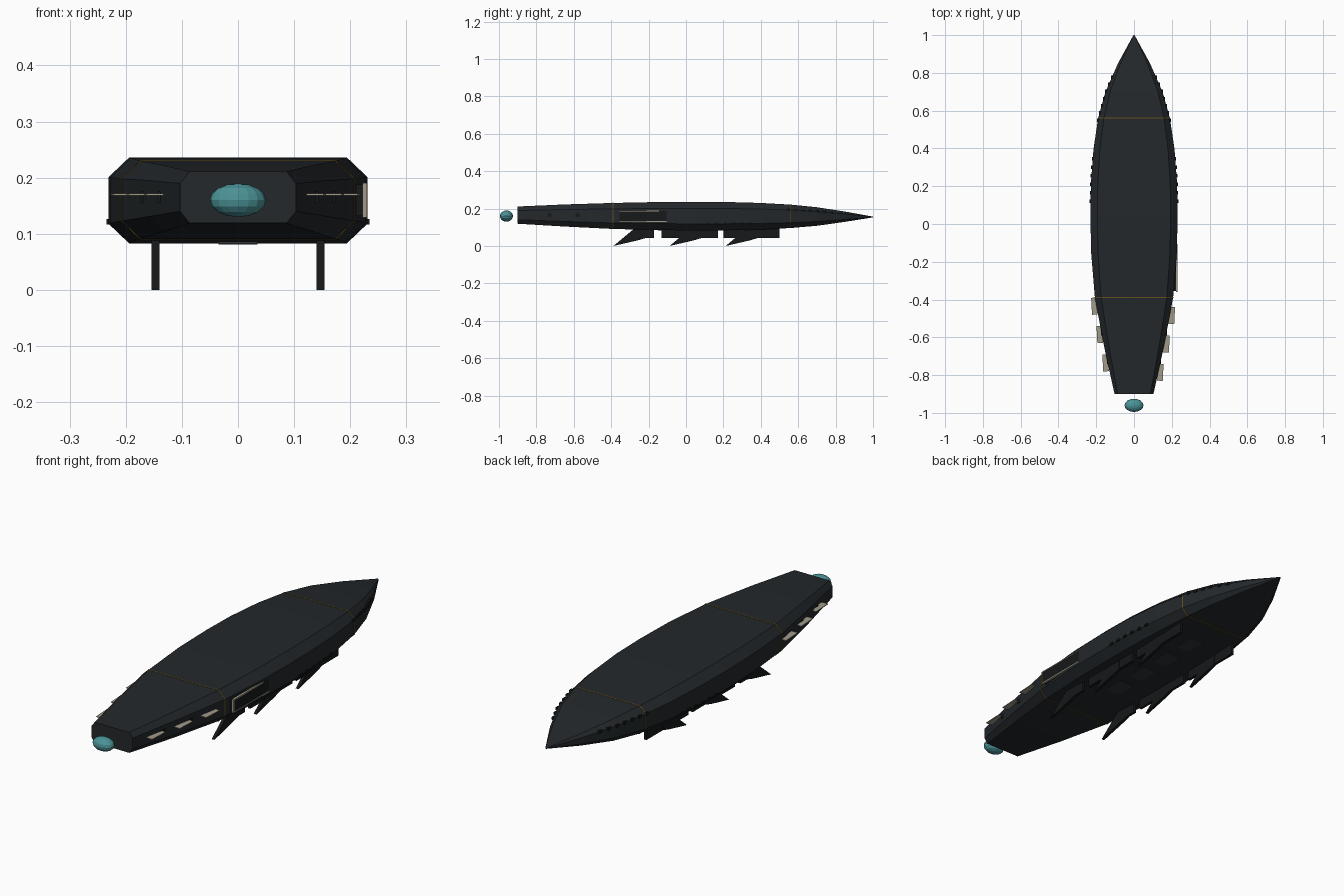
import bpy, bmesh, math
from mathutils import Matrix, Vector

if "Cube" in bpy.data.objects:
    bpy.data.objects.remove(bpy.data.objects["Cube"])


def material(name, r, g, b):
    m = bpy.data.materials.new(name)
    m.diffuse_color = (r, g, b, 1)
    m.use_nodes = True
    m.node_tree.nodes["Principled BSDF"].inputs["Base Color"].default_value = m.diffuse_color
    return m


DARK = material("dark_plating", 0.017, 0.021, 0.024)
BLACK = material("black_plating", 0.008, 0.009, 0.010)
PANEL = material("panel_grey", 0.03, 0.034, 0.038)
GOLD = material("gold_trim", 0.13, 0.08, 0.015)
PALE = material("pale_plate", 0.36, 0.33, 0.25)
TEAL = material("teal_glow", 0.07, 0.29, 0.31)


def finish(bm, name, mat):
    bmesh.ops.recalc_face_normals(bm, faces=bm.faces)
    me = bpy.data.meshes.new(name)
    bm.to_mesh(me)
    bm.free()
    me.materials.append(mat)
    ob = bpy.data.objects.new(name, me)
    bpy.context.collection.objects.link(ob)
    return ob


def box(name, centre, size, mat, yaw=0.0):
    bm = bmesh.new()
    mtx = Matrix.Translation(centre) @ Matrix.Rotation(yaw, 4, 'Z') @ Matrix.Diagonal((*size, 1))
    bmesh.ops.create_cube(bm, size=1, matrix=mtx)
    return finish(bm, name, mat)


def loft(name, rings, mat):
    bm = bmesh.new()
    loops = [[bm.verts.new(p) for p in ring] for ring in rings]
    n = len(loops[0])
    for a, b in zip(loops, loops[1:]):
        for i in range(n):
            j = (i + 1) % n
            bm.faces.new((a[i], a[j], b[j], b[i]))
    bm.faces.new(loops[0])
    bm.faces.new(loops[-1])
    return finish(bm, name, mat)


# Hull stations: y, half width, bottom z, top z
STATIONS = [(-0.90, 0.103, 0.119, 0.211), (-0.65, 0.158, 0.104, 0.222),
            (-0.39, 0.207, 0.091, 0.230), (-0.15, 0.227, 0.085, 0.235),
            (0.05, 0.231, 0.083, 0.236), (0.22, 0.228, 0.084, 0.235),
            (0.40, 0.214, 0.088, 0.230), (0.56, 0.190, 0.096, 0.221),
            (0.70, 0.151, 0.108, 0.207), (0.85, 0.085, 0.129, 0.184),
            (1.00, 0.003, 0.153, 0.157)]


def station(y):
    for a, b in zip(STATIONS, STATIONS[1:]):
        if a[0] <= y <= b[0]:
            t = (y - a[0]) / (b[0] - a[0])
            return [p + (q - p) * t for p, q in zip(a, b)]


def section(y, grow=0.0):
    _, w, lo, hi = station(y)
    mid, h = (lo + hi) / 2, (hi - lo) / 2 + grow
    w += grow
    c, d = 0.84 * w, 0.54 * h
    pts = [(c, -h), (w, -d), (w, d), (c, h), (-c, h), (-w, d), (-w, -d), (-c, -h)]
    return [(x, y, mid + z) for x, z in pts]


# Hull and gold trim bands
loft("hull", [section(s[0]) for s in STATIONS], DARK)
for name, y in (("front_trim_band", -0.39), ("rear_trim_band", 0.56)):
    loft(name, [section(y - 0.0025, 0.0012), section(y + 0.0025, 0.0012)], GOLD)

# Glowing orb at the blunt end
bm = bmesh.new()
bmesh.ops.create_uvsphere(bm, u_segments=16, v_segments=8, radius=1,
                          matrix=Matrix.Translation((0, -0.96, 0.16)) @ Matrix.Diagonal((0.05, 0.035, 0.03, 1)))
finish(bm, "glow_orb", TEAL)

# Swept belly fins, three per side
FIN = [(0, 0), (0.13, 0.03), (0.17, 0.042), (0.17, 0.10), (0.12, 0.10)]
for side in (-1, 1):
    for i, (y0, b0, b1) in enumerate(((-0.388, -0.25, -0.17), (-0.088, -0.13, 0.17), (0.212, 0.20, 0.50))):
        x = side * 0.147
        loft(f"belly_fin_{i}", [[(x + dx, y0 + y, z) for y, z in FIN] for dx in (-0.007, 0.007)], BLACK)
        box(f"fin_root_{i}", (x, (b0 + b1) / 2, 0.07), (0.012, b1 - b0, 0.056), BLACK)

# Flat pale plates along both flanks
for side, start in ((-1, -0.435), (1, -0.485)):
    for i in range(3):
        y = start - 0.15 * i
        x = station(y)[1] + 0.011
        box(f"flank_plate_{i}", (side * x, y, 0.17), (0.03, 0.09, 0.003), PALE, side * -0.05)

# Belly panels
for i, y in enumerate((-0.10, 0.06, 0.22, 0.38)):
    z = station(y)[2]
    box(f"belly_panel_{i}", (0, y, z + 0.001), (0.07, 0.10, 0.006), PANEL)

# Side bay with its partial pale frame
box("side_bay", (0.21, -0.23, 0.16), (0.036, 0.25, 0.056), BLACK)
box("bay_frame_end", (0.226, -0.357, 0.16), (0.008, 0.005, 0.061), PALE)
box("bay_frame_top", (0.226, -0.25, 0.188), (0.008, 0.21, 0.005), PALE)
box("bay_frame_bottom", (0.226, -0.23, 0.132), (0.008, 0.25, 0.005), PALE)

# Small turrets along the pointed end and lower flanks, ports near the orb
for side in (-1, 1):
    for i in range(7):
        y = 0.55 + 0.038 * i
        _, w, lo, hi = station(y)
        box(f"bow_turret_{i}", (side * w * 0.985, y, lo + (hi - lo) * 0.76), (0.012, 0.018, 0.012), BLACK)
    for i in range(6):
        y = 0.12 + 0.045 * i
        _, w, lo, hi = station(y)
        box(f"flank_turret_{i}", (side * w, y, lo + (hi - lo) * 0.25), (0.01, 0.018, 0.01), BLACK)
    for i, y in enumerate((-0.73, -0.58)):
        box(f"flank_port_{i}", (side * station(y)[1], y, 0.165), (0.006, 0.02, 0.02), BLACK)
